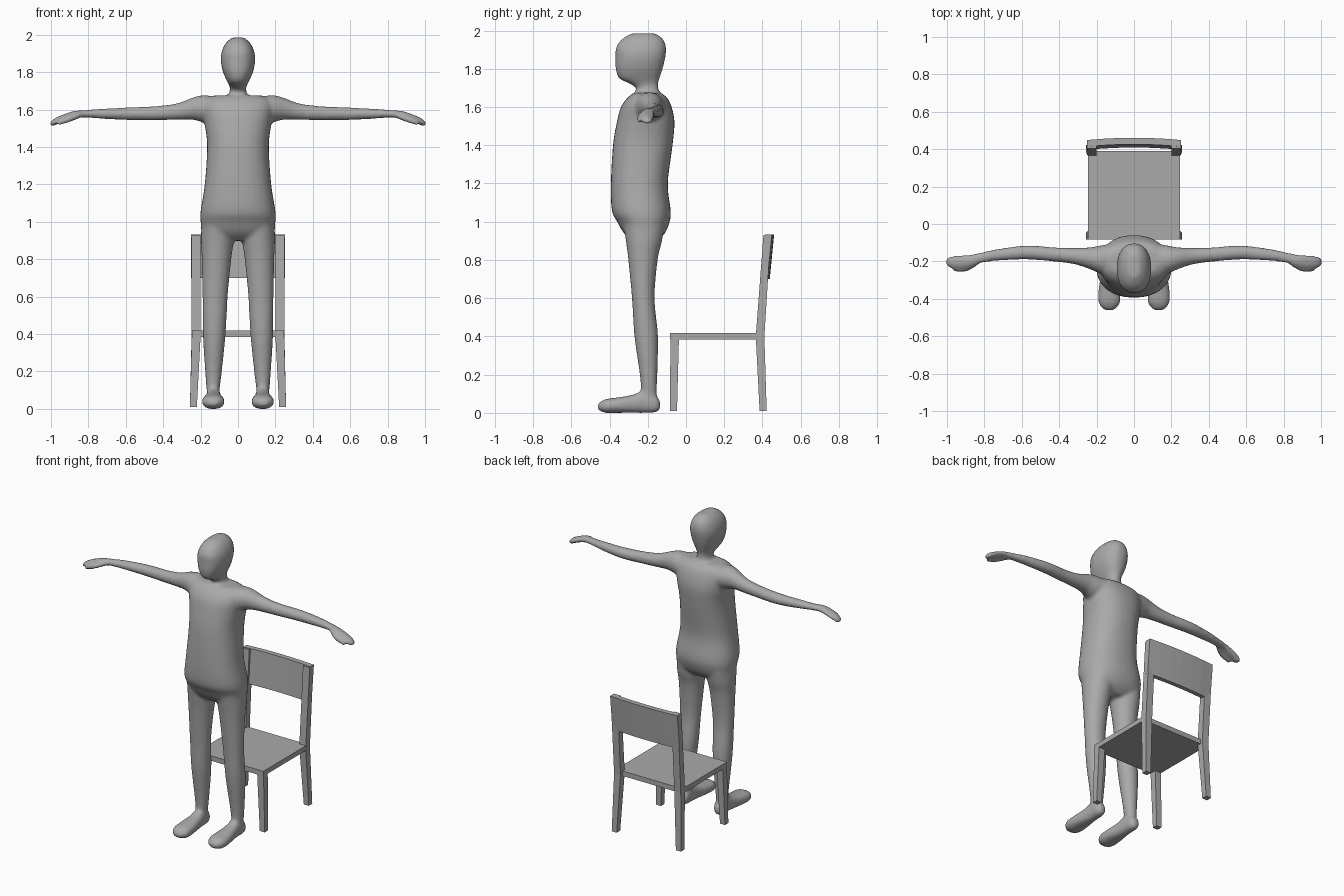
import bpy, bmesh, math

if "Cube" in bpy.data.objects:
    bpy.data.objects.remove(bpy.data.objects["Cube"])

grey = bpy.data.materials.new("plain grey")
grey.diffuse_color = (0.4, 0.4, 0.4, 1)
grey.use_nodes = True
grey.node_tree.nodes["Principled BSDF"].inputs["Base Color"].default_value = grey.diffuse_color


def finish(name, bm):
    bmesh.ops.recalc_face_normals(bm, faces=bm.faces)
    me = bpy.data.meshes.new(name)
    bm.to_mesh(me)
    bm.free()
    me.materials.append(grey)
    ob = bpy.data.objects.new(name, me)
    bpy.context.collection.objects.link(ob)
    return ob


def resample(rows, n=5):
    """Catmull-Rom smoothing of the section list."""
    out = []
    for i in range(len(rows) - 1):
        p0, p1, p2, p3 = rows[max(i - 1, 0)], rows[i], rows[i + 1], rows[min(i + 2, len(rows) - 1)]
        for k in range(n):
            t = k / n
            out.append([0.5 * (2 * b + (c - a) * t + (2 * a - 5 * b + 4 * c - d) * t * t
                               + (3 * b - a - 3 * c + d) * t ** 3)
                        for a, b, c, d in zip(p0, p1, p2, p3)])
    return out + [list(rows[-1])]


def loft(bm, axis, rows, power=2.0, side=1, seg=32):
    """Closed tube; row = (position, a0, a1, b0, b1), a and b the other two axes in order."""
    rings = []
    for t, a0, a1, b0, b1 in resample(rows):
        ring = []
        for i in range(seg):
            th = 2 * math.pi * i / seg
            c, s = math.cos(th), math.sin(th)
            a = (a0 + a1) / 2 + (a1 - a0) / 2 * math.copysign(abs(c) ** (2 / power), c)
            b = (b0 + b1) / 2 + (b1 - b0) / 2 * math.copysign(abs(s) ** (2 / power), s)
            co = [a, b]
            co.insert(axis, t)
            ring.append(bm.verts.new((co[0] * side, co[1], co[2])))
        rings.append(ring)
    for r, q in zip(rings, rings[1:]):
        for i in range(seg):
            j = (i + 1) % seg
            bm.faces.new((r[i], r[j], q[j], q[i]))
    bm.faces.new(rings[0])
    bm.faces.new(rings[-1])


def add_part(bm, *args, **kw):
    # each part gets its own outward normals before being merged
    part = bmesh.new()
    loft(part, *args, **kw)
    bmesh.ops.recalc_face_normals(part, faces=part.faces)
    me = bpy.data.meshes.new("part")
    part.to_mesh(me)
    part.free()
    bm.from_mesh(me)
    bpy.data.meshes.remove(me)


# standing figure: lofted parts fused by a remesh
bm = bmesh.new()
torso = [(z, -w, w, y0, y1) for z, w, y0, y1 in (
    (0.90, 0.10, -0.28, -0.15), (0.94, 0.185, -0.325, -0.11), (1.0, 0.20, -0.36, -0.085),
    (1.06, 0.20, -0.388, -0.08), (1.2, 0.178, -0.393, -0.095), (1.4, 0.165, -0.382, -0.07),
    (1.52, 0.178, -0.362, -0.06), (1.6, 0.19, -0.34, -0.075), (1.65, 0.18, -0.305, -0.10),
    (1.675, 0.13, -0.27, -0.135))]
add_part(bm, 2, torso, power=2.3)

neck_head = [(z, -w, w, y0, y1) for z, w, y0, y1 in (
    (1.60, 0.07, -0.28, -0.12), (1.66, 0.06, -0.27, -0.135), (1.70, 0.043, -0.262, -0.145),
    (1.725, 0.046, -0.30, -0.145), (1.75, 0.058, -0.35, -0.138), (1.80, 0.08, -0.368, -0.122),
    (1.86, 0.092, -0.369, -0.108), (1.91, 0.087, -0.366, -0.104), (1.955, 0.066, -0.335, -0.12),
    (1.985, 0.032, -0.285, -0.16))]
add_part(bm, 2, neck_head, power=2.3)

arm = [(0.10, -0.28, -0.10, 1.53, 1.665), (0.18, -0.265, -0.115, 1.53, 1.677),
       (0.24, -0.24, -0.125, 1.545, 1.665), (0.32, -0.215, -0.128, 1.545, 1.635),
       (0.42, -0.202, -0.125, 1.543, 1.62), (0.57, -0.19, -0.115, 1.543, 1.612),
       (0.72, -0.196, -0.132, 1.55, 1.605), (0.82, -0.21, -0.152, 1.557, 1.597),
       (0.88, -0.232, -0.163, 1.553, 1.592), (0.95, -0.238, -0.168, 1.528, 1.568),
       (0.99, -0.232, -0.175, 1.51, 1.547), (1.006, -0.215, -0.19, 1.512, 1.53)]
thumb = [(0.83, -0.215, -0.18, 1.558, 1.59), (0.88, -0.25, -0.21, 1.54, 1.572),
         (0.93, -0.26, -0.226, 1.523, 1.555), (0.965, -0.255, -0.232, 1.515, 1.537)]
leg = [(0.04, 0.10, 0.165, -0.23, -0.15), (0.1, 0.098, 0.168, -0.235, -0.152),
       (0.2, 0.086, 0.176, -0.242, -0.15), (0.4, 0.066, 0.188, -0.27, -0.146),
       (0.6, 0.055, 0.19, -0.283, -0.164), (0.8, 0.036, 0.194, -0.302, -0.148),
       (0.9, 0.022, 0.198, -0.315, -0.125), (1.0, 0.02, 0.196, -0.33, -0.11)]
foot = [(-0.135, 0.115, 0.15, 0.02, 0.06), (-0.16, 0.098, 0.168, 0.002, 0.095),
        (-0.22, 0.092, 0.17, 0.0, 0.115), (-0.28, 0.085, 0.178, 0.0, 0.095),
        (-0.35, 0.074, 0.19, 0.0, 0.082), (-0.42, 0.074, 0.19, 0.0, 0.072),
        (-0.46, 0.105, 0.16, 0.015, 0.05)]
for side in (-1, 1):
    add_part(bm, 0, arm, side=side)
    add_part(bm, 0, thumb, side=side)
    add_part(bm, 2, leg, side=side)
    add_part(bm, 1, foot, power=2.3, side=side)

me = bpy.data.meshes.new("standing_figure")
bm.to_mesh(me)
bm.free()
me.materials.append(grey)
figure = bpy.data.objects.new("standing_figure", me)
bpy.context.collection.objects.link(figure)
remesh = figure.modifiers.new("fuse", 'REMESH')
remesh.mode = 'VOXEL'
remesh.voxel_size = 0.01
remesh.use_smooth_shade = True
smooth = figure.modifiers.new("soften", 'SMOOTH')
smooth.factor = 0.5
smooth.iterations = 8


def bar(name, z0, r0, z1, r1, side=1):
    """Straight bar between two rectangles (x0, x1, y0, y1)."""
    bm = bmesh.new()
    lo, hi = [[bm.verts.new((x * side, y, z)) for x, y in
               ((r[0], r[2]), (r[1], r[2]), (r[1], r[3]), (r[0], r[3]))]
              for z, r in ((z0, r0), (z1, r1))]
    bm.faces.new(lo)
    bm.faces.new(hi)
    for i in range(4):
        j = (i + 1) % 4
        bm.faces.new((lo[i], lo[j], hi[j], hi[i]))
    return finish(name, bm)


# chair seat, legs and back posts
bar("seat", 0.385, (-0.247, 0.247, -0.083, 0.39), 0.418, (-0.247, 0.247, -0.083, 0.39))
for side, tag in ((-1, "left"), (1, "right")):
    bar("front_leg_" + tag, 0.01, (0.22, 0.257, -0.083, -0.047),
        0.39, (0.2, 0.247, -0.082, -0.037), side)
    bar("back_leg_" + tag, 0.01, (0.22, 0.257, 0.385, 0.422),
        0.4, (0.2, 0.248, 0.365, 0.41), side)
    bar("back_post_" + tag, 0.4, (0.2, 0.248, 0.365, 0.41),
        0.93, (0.2, 0.25, 0.405, 0.443), side)

# curved backrest panel, leaning with the posts
bm = bmesh.new()
rings = []
for i in range(7):
    x = -0.25 + 0.5 * i / 6
    bow = 0.012 * (1 - (x / 0.25) ** 2)
    rings.append([bm.verts.new((x, y + bow, z)) for y, z in
                  ((0.397, 0.70), (0.426, 0.70), (0.449, 0.932), (0.414, 0.932))])
for r, q in zip(rings, rings[1:]):
    for i in range(4):
        j = (i + 1) % 4
        bm.faces.new((r[i], r[j], q[j], q[i]))
bm.faces.new(rings[0])
bm.faces.new(rings[-1])
finish("backrest", bm)
